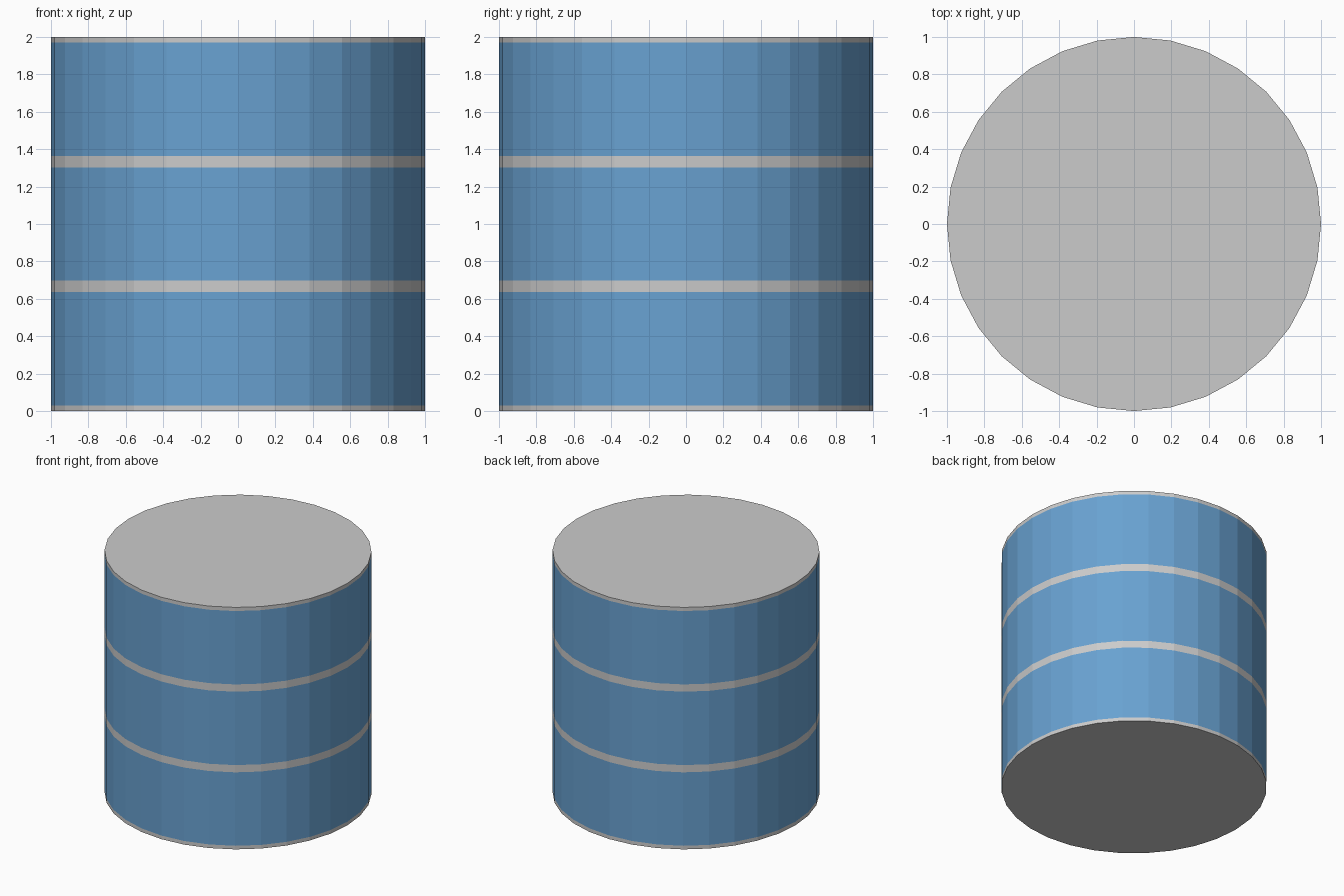
import bpy, bmesh, math

if "Cube" in bpy.data.objects:
    bpy.data.objects.remove(bpy.data.objects["Cube"])

SIDES, RADIUS, HEIGHT = 32, 1.0, 2.0
HALF_BAND = 0.03

blue = bpy.data.materials.new("blue_paint")
blue.diffuse_color = (0.14, 0.36, 0.64, 1)
blue.use_nodes = True
blue.node_tree.nodes["Principled BSDF"].inputs["Base Color"].default_value = blue.diffuse_color


def drum_section(name, z0, z1, material=None, cap=None):
    """Flat-faced wall section, optionally closed by a lid at 'top' or 'bottom'."""
    bm = bmesh.new()
    rings = [[bm.verts.new((RADIUS * math.cos(math.tau * i / SIDES),
                            RADIUS * math.sin(math.tau * i / SIDES), z))
              for i in range(SIDES)] for z in (z0, z1)]
    low, high = rings
    for i in range(SIDES):
        j = (i + 1) % SIDES
        bm.faces.new((low[i], low[j], high[j], high[i]))
    if cap == "top":
        bm.faces.new(high)
    elif cap == "bottom":
        bm.faces.new(low[::-1])
    mesh = bpy.data.meshes.new(name)
    bm.to_mesh(mesh)
    bm.free()
    obj = bpy.data.objects.new(name, mesh)
    bpy.context.collection.objects.link(obj)
    if material:
        mesh.materials.append(material)
    return obj


# Grey rims with the closed ends
drum_section("bottom_rim", 0, HALF_BAND, cap="bottom")
drum_section("top_rim", HEIGHT - HALF_BAND, HEIGHT, cap="top")

# Three blue wall panels, with flush grey hoops between them
third = HEIGHT / 3
for k in range(3):
    drum_section(f"wall_panel_{k + 1}", k * third + HALF_BAND,
                 (k + 1) * third - HALF_BAND, blue)
for k in (1, 2):
    drum_section(f"hoop_{k}", k * third - HALF_BAND, k * third + HALF_BAND)
